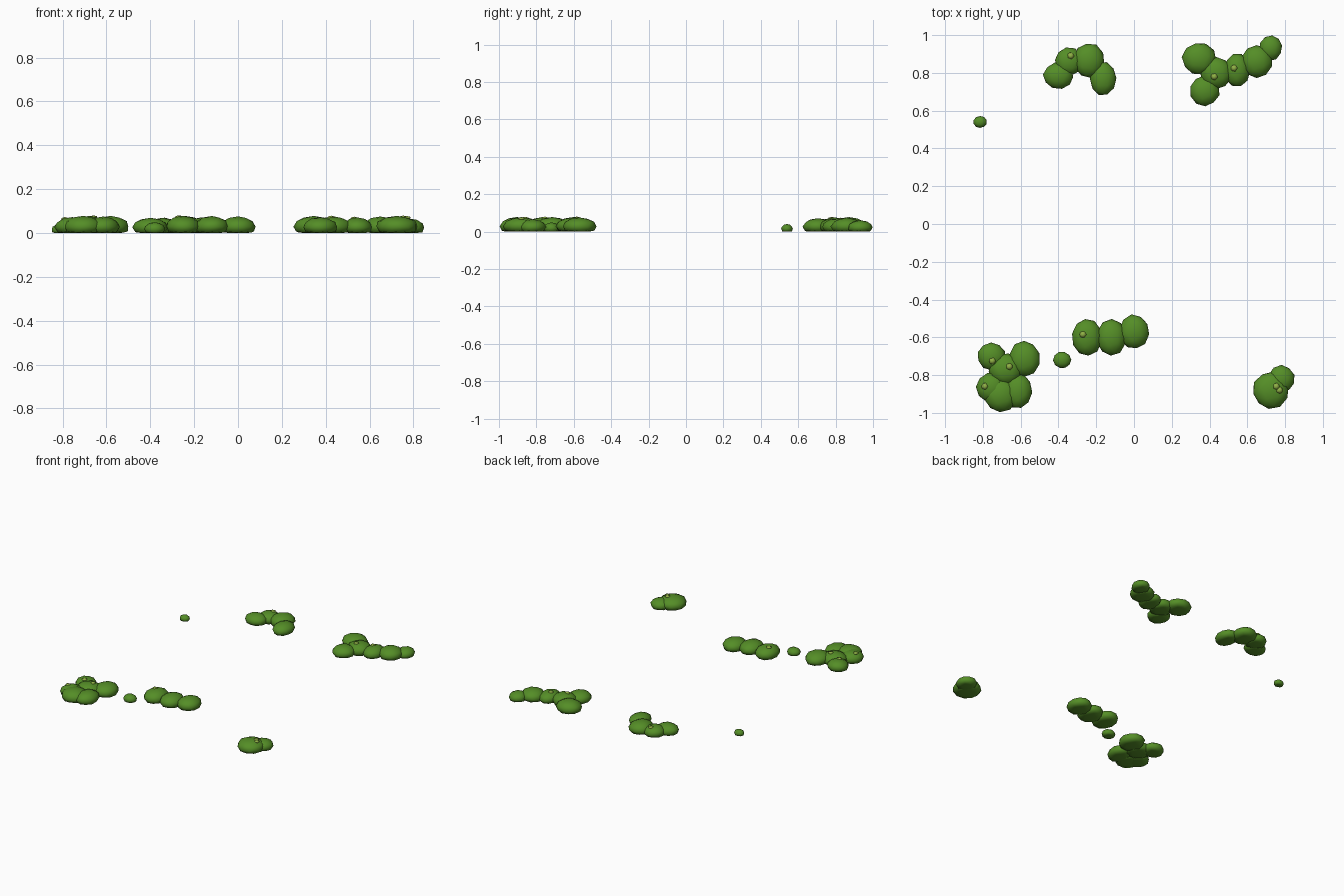
import bpy, bmesh, math, random
from mathutils import Matrix

random.seed(4)
if "Cube" in bpy.data.objects:
    bpy.data.objects.remove(bpy.data.objects["Cube"])


def material(name, rgb):
    m = bpy.data.materials.new(name)
    m.use_nodes = True
    m.diffuse_color = (*rgb, 1)
    m.node_tree.nodes["Principled BSDF"].inputs["Base Color"].default_value = (*rgb, 1)
    return m


leaf_green = material("leaf green", (0.09, 0.27, 0.02))
light_green = material("light leaf green", (0.28, 0.44, 0.06))


def finish(bm, name, mat):
    mesh = bpy.data.meshes.new(name)
    for f in bm.faces:
        f.smooth = True
    bm.to_mesh(mesh)
    bm.free()
    mesh.materials.append(mat)
    obj = bpy.data.objects.new(name, mesh)
    bpy.context.collection.objects.link(obj)


def height(rx, ry):
    return min(0.078, 0.018 + 0.68 * (rx + ry) / 2)


def add_clump(bm, x, y, rx, ry):
    """Squashed ball, slightly uneven, with its underside flattened on the ground."""
    h = height(rx, ry)
    verts = bmesh.ops.create_icosphere(bm, subdivisions=2, radius=1)["verts"]
    bmesh.ops.rotate(bm, verts=verts, cent=(0, 0, 0),
                     matrix=Matrix.Rotation(random.uniform(0, math.tau), 3, "Z"))
    for v in verts:
        k = random.uniform(0.97, 1.04)
        z = v.co.z * h * 0.63 + h * 0.37
        v.co = (x + v.co.x * rx * k, y + v.co.y * ry * k, max(z, 0))


def surface_z(clumps, x, y):
    """Height of the highest clump at a point."""
    best = 0
    for cx, cy, rx, ry in clumps:
        d = ((x - cx) / rx) ** 2 + ((y - cy) / ry) ** 2
        if d < 1:
            h = height(rx, ry)
            best = max(best, h * (0.37 + 0.63 * math.sqrt(1 - d)))
    return best


def bush(name, clumps, sprigs=()):
    bm = bmesh.new()
    for c in clumps:
        add_clump(bm, *c)
    finish(bm, name, leaf_green)
    if not sprigs:
        return
    # small pale leaf tufts just breaking the surface
    bm = bmesh.new()
    for x, y in sprigs:
        z = surface_z(clumps, x, y) - 0.003
        bmesh.ops.create_icosphere(
            bm, subdivisions=1, radius=0.02,
            matrix=Matrix.Translation((x, y, z)) @ Matrix.Diagonal((1, 1, 0.4, 1)))
    finish(bm, name + "_leaf_tufts", light_green)


# Each clump: centre x, centre y, half width, half depth
bush("back_right_bush",
     [(-0.40, 0.785, 0.08, 0.07), (-0.345, 0.86, 0.075, 0.075),
      (-0.24, 0.865, 0.083, 0.092), (-0.165, 0.77, 0.07, 0.088)],
     [(-0.335, 0.89)])
bush("back_left_bush",
     [(0.345, 0.875, 0.09, 0.085), (0.435, 0.80, 0.085, 0.085),
      (0.375, 0.705, 0.078, 0.08), (0.545, 0.815, 0.068, 0.088),
      (0.65, 0.86, 0.083, 0.085), (0.723, 0.932, 0.06, 0.066)],
     [(0.425, 0.78), (0.53, 0.825)])
bush("front_right_bush",
     [(-0.755, -0.70, 0.075, 0.073), (-0.58, -0.715, 0.083, 0.095),
      (-0.68, -0.77, 0.09, 0.085), (-0.755, -0.865, 0.08, 0.08),
      (-0.615, -0.885, 0.075, 0.093), (-0.705, -0.905, 0.09, 0.092)],
     [(-0.75, -0.725), (-0.66, -0.755), (-0.79, -0.86)])
bush("front_middle_bush",
     [(-0.25, -0.60, 0.08, 0.098), (-0.12, -0.60, 0.08, 0.095),
      (0, -0.57, 0.08, 0.09)],
     [(-0.27, -0.585)])
bush("front_left_bush",
     [(0.725, -0.88, 0.097, 0.097), (0.78, -0.82, 0.07, 0.072)],
     [(0.753, -0.86), (0.77, -0.88)])
bush("small_front_shrub", [(-0.38, -0.72, 0.048, 0.044)])
bush("small_back_shrub", [(-0.815, 0.54, 0.036, 0.031)])
